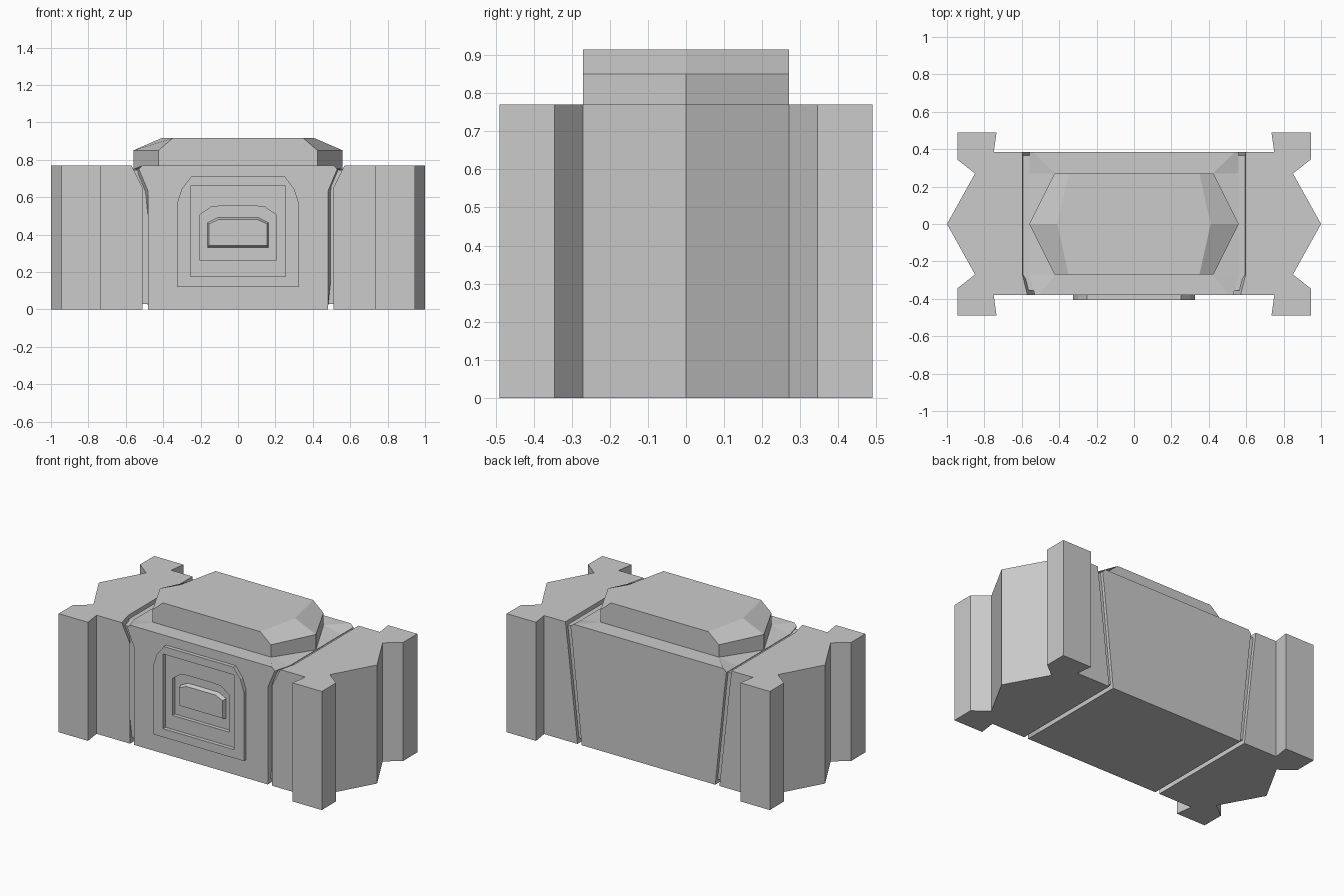
import bpy
import bmesh

cube = bpy.data.objects.get("Cube")
if cube:
    bpy.data.objects.remove(cube, do_unlink=True)

stone = bpy.data.materials.new("light_grey")
stone.use_nodes = True
GREY = (0.6, 0.6, 0.6, 1)
stone.diffuse_color = GREY
stone.node_tree.nodes["Principled BSDF"].inputs["Base Color"].default_value = GREY


def loft(name, rings):
    """Closed solid through a list of equal-length point rings."""
    bm = bmesh.new()
    rows = [[bm.verts.new(p) for p in ring] for ring in rings]
    for a, b in zip(rows, rows[1:]):
        for i in range(len(a)):
            j = (i + 1) % len(a)
            bm.faces.new((a[i], a[j], b[j], b[i]))
    bm.faces.new(rows[0])
    bm.faces.new(rows[-1])
    bmesh.ops.recalc_face_normals(bm, faces=bm.faces)
    mesh = bpy.data.meshes.new(name)
    bm.to_mesh(mesh)
    bm.free()
    mesh.materials.append(stone)
    obj = bpy.data.objects.new(name, mesh)
    bpy.context.collection.objects.link(obj)
    return obj


def mirrored(half):
    """Full outline from the points of its +x half."""
    return half + [(-x, z) for x, z in reversed(half)]


def plate(name, half, y0, y1, half_front=None):
    """Upright plate from y0 to y1, optionally tapering to another outline."""
    return loft(name, [[(x, y0, z) for x, z in mirrored(half)],
                       [(x, y1, z) for x, z in mirrored(half_front or half)]])


def cut(obj, cutter):
    mod = obj.modifiers.new("cut", "BOOLEAN")
    mod.operation = "DIFFERENCE"
    mod.solver = "EXACT"
    mod.object = cutter
    bpy.context.view_layer.objects.active = obj
    bpy.ops.object.modifier_apply(modifier=mod.name)
    bpy.data.objects.remove(cutter, do_unlink=True)


TOP = 0.77
FRONT, BACK, BEND = -0.38, 0.385, 0.27

# Central block: side edges are bent at the front and straight at the back
sections = [(FRONT, 0.48, 0.53, 0.51), (-BEND, 0.545, 0.56, 0.42),
            (BEND, 0.545, 0.56, 0.42), (BACK, 0.545, 0.56, 0.54)]
block = loft("central_block", [
    [(x, y, z) for x, z in mirrored([(0.48, 0), (mid, 0.63), (edge, 0.75), (flat, TOP)])]
    for y, mid, edge, flat in sections])

# Solid core that forms the floor of the grooves
plate("groove_core", [(0.62, 0.03), (0.62, 0.745)], 0.365, -0.355)

# Buttressed ends
outer = [(0.75, BACK), (0.735, 0.49), (0.945, 0.49), (0.945, 0.345), (0.85, BEND),
         (1, 0), (0.85, -BEND), (0.945, -0.345), (0.945, -0.49), (0.735, -0.49),
         (0.75, FRONT)]
levels = [(0, 0.51, 0.51), (0.65, 0.51, 0.582), (TOP, 0.57, 0.597)]
for side, s in (("left", 1), ("right", -1)):
    loft(side + "_end", [
        [(s * x, y, z) for x, y in
         outer + [(front_x, FRONT), (back_x, -BEND), (back_x, BACK)]]
        for z, front_x, back_x in levels])


# Raised cap with sloping ends
def hexagon(corner, tip, z):
    return [(corner, -BEND, z), (tip, 0, z), (corner, BEND, z),
            (-corner, BEND, z), (-tip, 0, z), (-corner, -BEND, z)]


loft("top_cap", [hexagon(0.425, 0.56, 0.74), hexagon(0.425, 0.56, 0.85),
                 hexagon(0.35, 0.41, 0.915)])

# Raised frame on the front
frame = plate("front_frame", [(0.325, 0.12), (0.325, 0.57), (0.3, 0.645), (0.25, 0.71)],
              FRONT, -0.405)
cut(frame, plate("frame_cutter", [(0.255, 0.175), (0.255, 0.66)], -0.3, -0.5))

# Recess inside the frame
cut(block, plate("recess_cutter", [(0.205, 0.265), (0.205, 0.505), (0.14, 0.55), (0.07, 0.553)],
                 -0.35, -0.5))

# Tapered boss in the recess
plate("front_boss", [(0.165, 0.33), (0.165, 0.465), (0.11, 0.492)], -0.35, -0.38,
      [(0.155, 0.342), (0.155, 0.457), (0.105, 0.48)])
